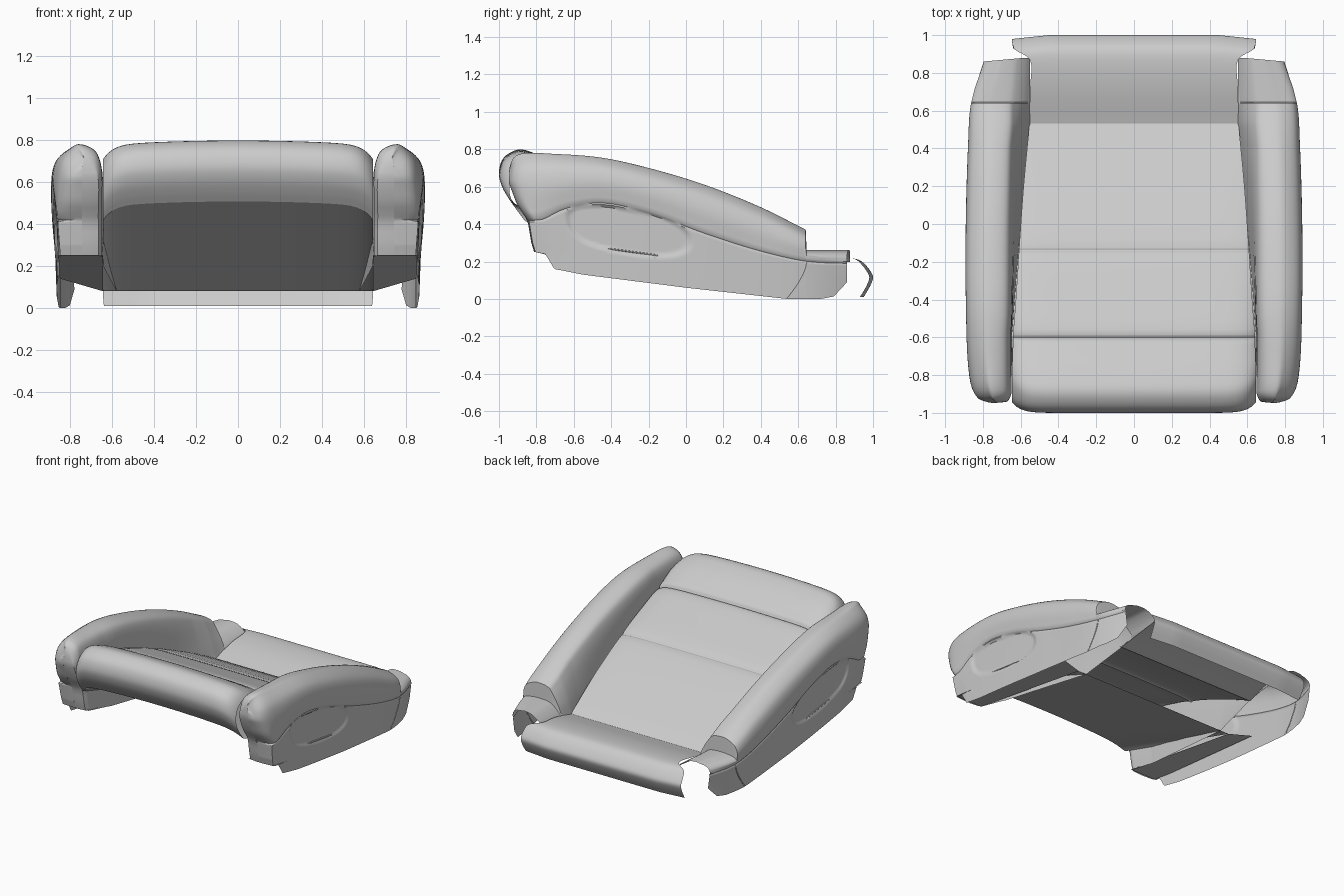
import bpy, math
from mathutils import Vector

if "Cube" in bpy.data.objects:
    bpy.data.objects.remove(bpy.data.objects["Cube"])


def make(name, verts, faces, mirror=False, angle=38):
    me = bpy.data.meshes.new(name)
    me.from_pydata(verts, [], faces)
    me.validate()
    ob = bpy.data.objects.new(name, me)
    bpy.context.collection.objects.link(ob)
    if mirror:
        ob.modifiers.new("mirror", 'MIRROR').use_mirror_merge = False
    bpy.ops.object.select_all(action='DESELECT')
    ob.select_set(True)
    bpy.context.view_layer.objects.active = ob
    bpy.ops.object.shade_smooth_by_angle(angle=math.radians(angle))
    return ob


def grid(rows):
    n = len(rows[0])
    verts = [p for r in rows for p in r]
    faces = [(i*n+j, i*n+j+1, (i+1)*n+j+1, (i+1)*n+j)
             for i in range(len(rows)-1) for j in range(n-1)]
    return verts, faces


def clamp(v):
    return max(0, min(1, v))


def spline(pts, steps):
    # Catmull-Rom with uneven spacing, through tuples of any dimension
    P = [Vector(p) for p in pts]
    P = [2*P[0]-P[1]] + P + [2*P[-1]-P[-2]]
    out = []
    for i in range(1, len(P)-2):
        a, b, c, d = P[i-1:i+3]
        ta, tb, tc = [max(1e-4, (q-p).length ** .5) for p, q in ((a, b), (b, c), (c, d))]
        m1 = ((b-a)/ta - (c-a)/(ta+tb) + (c-b)/tb)*tb
        m2 = ((c-b)/tb - (d-b)/(tb+tc) + (d-c)/tc)*tb
        for s in range(steps):
            t = s/steps
            out.append(b*(2*t**3-3*t*t+1) + m1*(t**3-2*t*t+t)
                       + c*(3*t*t-2*t**3) + m2*(t**3-t*t))
    return out + [P[-2]]


def lerp(table, y):
    if y <= table[0][0]:
        return table[0][1]
    for (a, va), (b, vb) in zip(table, table[1:]):
        if y <= b:
            return va + (vb-va)*(y-a)/(b-a)
    return table[-1][1]


def curve(*pts):
    return [tuple(p) for p in spline(pts, 6)]


# Centre cushion: profile points are (y, z, half width, crown amount)
profile = [(-.915, .508, .645, 1), (-.95, .555, .645, 1), (-.985, .615, .645, 1),
           (-1.0, .68, .645, 1), (-.975, .755, .645, 1), (-.90, .798, .645, 1),
           (-.80, .775, .645, .9), (-.66, .700, .642, .6), (-.612, .668, .64, .5),
           (-.60, .648, .64, .5), (-.588, .654, .64, .5), (-.40, .588, .626, .3),
           (-.155, .484, .61, .15), (-.14, .470, .609, .15), (-.125, .471, .608, .15),
           (.2, .325, .585, .05), (.522, .156, .555, 0), (.53, .15, .555, 0),
           (.54, .152, .555, 0), (.72, .20, .55, 0), (.87, .217, .55, 0),
           (.94, .20, .63, 0), (.985, .15, .645, 0), (1.0, .115, .645, 0),
           (.985, .07, .645, 0), (.95, .01, .64, 0)]
US = [math.sin(math.pi/2*(-1 + k/16)) for k in range(33)]
rows = []
for y, z, w, c in spline(profile, 4):
    front, rear = c*clamp((-.65 - y)/.15), .02*clamp((y - .85)/.1)
    rows.append([(u*w, y + front*.055*abs(u)**14 - rear*clamp((abs(u*w)-.45)/.19),
                  z - c*(.022*u*u + .07*abs(u)**14)) for u in US])
make("centre_cushion", *grid(rows))

# Closed underside of the cushion and of the side bolsters
make("cushion_underside", *grid([rows[0], [(p[0], .2, .08) for p in rows[0]]]))
make("bolster_underside", *grid([[(.645, -.80, .25), (.86, -.80, .25)],
                                 [(.645, .2, .08), (.85, .2, .14)]]), mirror=True)

# Side bolster tables along y
TOP = curve((-.94, .715), (-.925, .752), (-.88, .777), (-.7, .775), (-.45, .755),
            (-.2, .70), (.1, .61), (.4, .49), (.64, .37))
SEAM = curve((-.94, .42), (-.84, .425), (-.65, .485), (-.45, .513), (-.2, .46),
             (.1, .35), (.4, .255), (.65, .2), (.86, .19))
OUT = curve((-.94, .80), (-.925, .83), (-.88, .857), (-.75, .878), (-.4, .89),
            (0, .89), (.4, .878), (.65, .86), (.86, .79))
LOW = curve((-.94, .868), (-.6, .878), (-.3, .885), (.2, .882), (.65, .86), (.86, .80))
INNER = [(-.94, .665), (-.90, .648), (-.6, .643), (-.14, .607), (.53, .55), (.87, .55)]
LEAN = [(-.9, .005), (-.5, .02), (0, .055), (.4, .08), (.64, .08), (.87, .05)]
FOOT = [(-.94, .25), (.2, .08), (.53, .15), (.65, .17), (.87, .2)]
BOTTOM = [(-.94, .25), (-.86, .24), (-.79, .16), (0, .06), (.54, 0), (.78, 0), (.85, .09)]
SHEAR = [(.16, .14), (.25, .135), (.30, .12), (.42, .10), (.5, .045), (.62, 0)]


def pocket(y, z):
    # shallow oval recess on the outer side panel
    a = y + .32
    b = z - .365 + .17*a
    r = (abs(a/.36)**2.3 + abs(b/.125)**2.3) ** (1/2.3)
    t = clamp((1-r)/.12)
    return -.012*t*t*(3-2*t)


def section(y, stub=False):
    zt = .262 if stub else lerp(TOP, y)
    zs, xo, xl, xi = lerp(SEAM, y), lerp(OUT, y), lerp(LOW, y), lerp(INNER, y)
    d, zi, zb, h = lerp(LEAN, y), lerp(FOOT, y), lerp(BOTTOM, y), zt - zs
    xt, xs = xi + d, min(xl, xo + .02)
    upper = [(xi, zi), (xi + .4*d, zi + .5*(zt-.3*h-zi)), (xt, zt - .28*h),
             (xt + .03, zt - .08*h), (.5*(xt+xo), zt), (xo - .075, zt - .055*h),
             (xo - .022, zt - .23*h), (xo, zt - .52*h), (xs - .004, zs + .01)]
    pts = [tuple(p) for p in spline(upper, 5)] + [(xs - .012, zs)]
    for k in range(29):
        t = k/28
        z = zs - .008 + (zb - zs + .008)*t
        x = xl - .008 - .012*t
        pts.append((x + pocket(y, z), z))
    wgt = clamp((-.55 - y)/.39)
    back = clamp((y - .65)/.21)*.03
    return [(x, y + wgt*lerp(SHEAR, z) + back*clamp((.80-x)/.2)*.6, z) for x, z in pts]


ys = [-.94, -.935, -.925, -.91, -.895, -.88, -.86, -.84, -.82]
ys += [-.82 + 1.46*k/110 for k in range(1, 111)]
rings = [section(y) for y in ys] + [section(y, True) for y in (.645, .72, .79, .86)]
# rounded front cap: shrink the first ring onto a vertical spine
front = rings[0]
for s in (.9, .7, .45, .2, .0):
    ring = []
    for x, y, z in front:
        z2 = min(z, .66 + (z-.66)*s) if z > .66 else z
        ring.append((.745 + (x-.745)*s, -.94 - .007*(1-s*s) + lerp(SHEAR, z2), z2))
    rings.insert(0, ring)
make("side_bolster", *grid(rings), mirror=True)

# Thin slot trim inside each side pocket
trim = []
for k in range(13):
    y = -.53 + .38*k/12
    z = .285 - .14*(y + .53)
    x = lerp(LOW, y) - .027
    trim.append([(x + .006*math.cos(a), y, z + .005*math.sin(a))
                 for a in [math.tau*j/8 for j in range(9)]])
make("pocket_trim", *grid(trim), mirror=True)

# Seam on the side panel where the rear piece is joined
seam = []
for k in range(7):
    t = k/6
    y = .645 - .105*t**1.5
    x, z = lerp(LOW, y) - .008 - .012*t, .195 - .19*t
    seam.append([(x + .004*math.cos(a), y + .006*math.sin(a), z)
                 for a in [math.tau*j/6 for j in range(7)]])
make("rear_panel_seam", *grid(seam), mirror=True)
